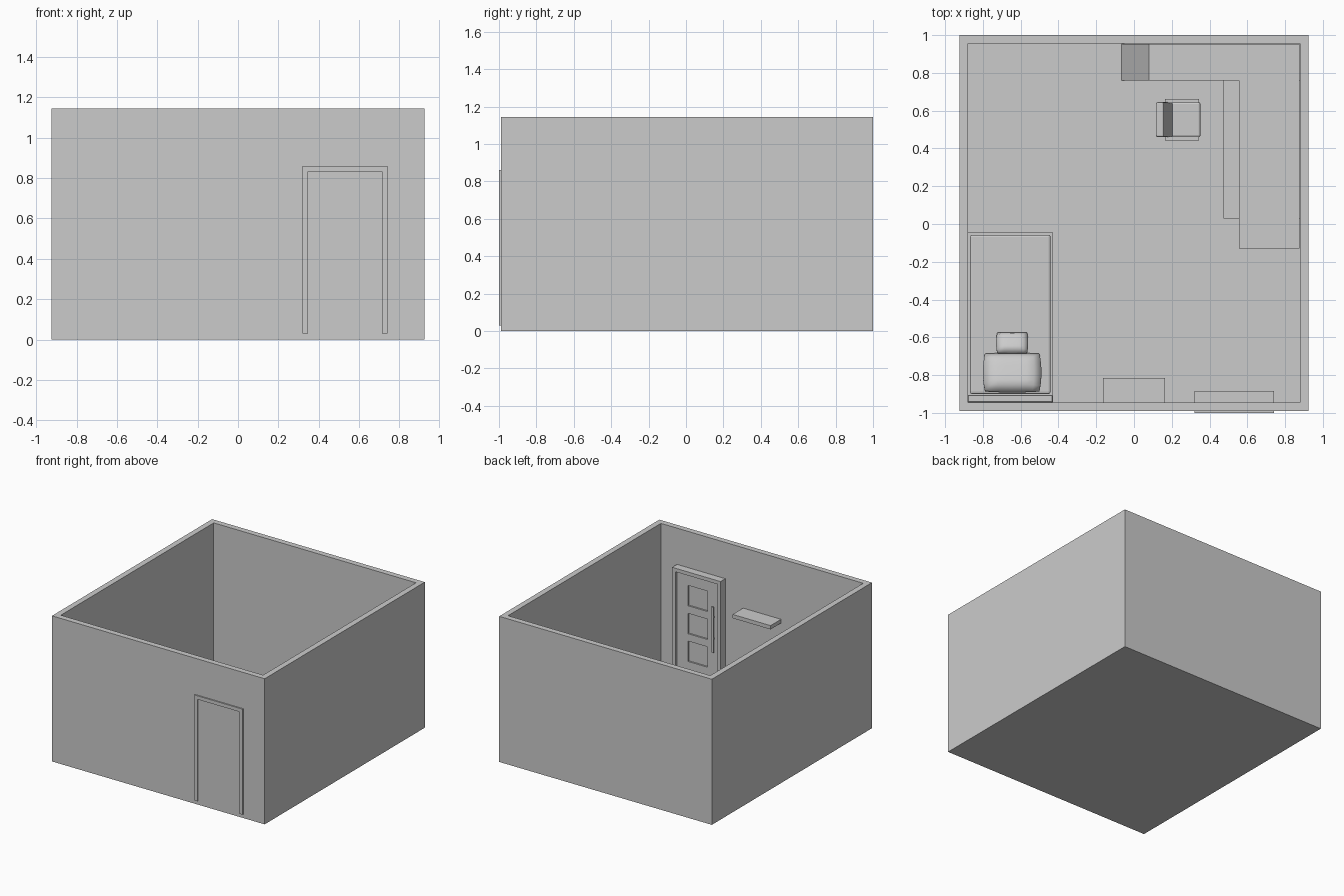
import bpy, bmesh, math
from mathutils import Vector, Matrix

if "Cube" in bpy.data.objects:
    bpy.data.objects.remove(bpy.data.objects["Cube"])

FLOOR = 0.03


def finish(name, bm):
    me = bpy.data.meshes.new(name)
    bmesh.ops.recalc_face_normals(bm, faces=bm.faces)
    bm.to_mesh(me)
    bm.free()
    ob = bpy.data.objects.new(name, me)
    bpy.context.collection.objects.link(ob)
    return ob


def box(name, x, y, z, bevel=0, segs=2):
    """Box from (min, max) pairs on each axis."""
    bm = bmesh.new()
    bmesh.ops.create_cube(bm, size=1)
    for v in bm.verts:
        v.co = Vector([(r[0] + r[1]) / 2 + c * (r[1] - r[0]) for r, c in zip((x, y, z), v.co)])
    if bevel:
        bmesh.ops.bevel(bm, geom=bm.edges[:], offset=bevel, segments=segs, affect='EDGES', profile=0.5)
    return finish(name, bm)


def prism(name, profile, y0, y1, bevel=0):
    """Extrude an x-z profile along y."""
    bm = bmesh.new()
    f = bm.faces.new([bm.verts.new((px, y0, pz)) for px, pz in profile])
    ext = bmesh.ops.extrude_face_region(bm, geom=[f])['geom']
    bmesh.ops.translate(bm, verts=[v for v in ext if isinstance(v, bmesh.types.BMVert)], vec=(0, y1 - y0, 0))
    if bevel:
        bmesh.ops.bevel(bm, geom=bm.edges[:], offset=bevel, segments=2, affect='EDGES', profile=0.5)
    return finish(name, bm)


def slab(name, outline, z0, z1):
    """Extrude an x-y outline upward."""
    bm = bmesh.new()
    f = bm.faces.new([bm.verts.new((px, py, z0)) for px, py in outline])
    ext = bmesh.ops.extrude_face_region(bm, geom=[f])['geom']
    bmesh.ops.translate(bm, verts=[v for v in ext if isinstance(v, bmesh.types.BMVert)], vec=(0, 0, z1 - z0))
    return finish(name, bm)


def cylinder(name, p, r, z0, z1, sides=16):
    bm = bmesh.new()
    bmesh.ops.create_cone(bm, cap_ends=True, segments=sides, radius1=r, radius2=r, depth=z1 - z0,
                          matrix=Matrix.Translation((p[0], p[1], (z0 + z1) / 2)))
    return finish(name, bm)


def pillow(name, loc, size, tilt):
    """Cushion: two bulged sheets meeting at a seam."""
    bm = bmesh.new()
    bmesh.ops.create_cube(bm, size=2)
    bmesh.ops.subdivide_edges(bm, edges=bm.edges[:], cuts=7, use_grid_fill=True)
    for v in bm.verts:
        a, b, c = v.co
        bulge = 0.2 + 0.8 * math.sqrt(max(0, (1 - a ** 4) * (1 - b ** 4)))
        v.co = (a * (0.93 + 0.07 * (1 - b * b)) * size[0] / 2,
                b * (0.95 + 0.05 * (1 - a * a)) * size[1] / 2, c * bulge * size[2] / 2)
    ob = finish(name, bm)
    for p in ob.data.polygons:
        p.use_smooth = True
    ob.location = loc
    ob.rotation_euler.x = tilt
    return ob


# Room shell: solid block hollowed from the top
bm = bmesh.new()
X, Y0, Y1, T, H = 0.925, -0.99, 1.0, 0.045, 1.145
rings = []
for d, z in ((0, 0), (0, H), (T, H), (T, FLOOR)):
    rings.append([bm.verts.new(c) for c in ((-X + d, Y0 + d, z), (X - d, Y0 + d, z),
                                            (X - d, Y1 - d, z), (-X + d, Y1 - d, z))])
for lo, hi in zip(rings, rings[1:]):
    for i in range(4):
        bm.faces.new((lo[i], lo[(i + 1) % 4], hi[(i + 1) % 4], hi[i]))
bm.faces.new(rings[0])
bm.faces.new(rings[-1])
finish("room_walls_and_floor", bm)

# Door frame, through the front wall
for n, xs in (("left", (0.32, 0.347)), ("right", (0.713, 0.74))):
    box("door_jamb_" + n, xs, (-1.0, -0.885), (FLOOR, 0.832))
box("door_lintel", (0.32, 0.74), (-1.0, -0.885), (0.832, 0.86))

# Door leaf with three recessed panels
leaf_y = (-0.93, -0.905)
box("door_panel_back", (0.347, 0.713), (-0.992, -0.918), (FLOOR, 0.832))
for n, xs in (("left", (0.347, 0.445)), ("right", (0.615, 0.713))):
    box("door_stile_" + n, xs, leaf_y, (FLOOR, 0.832))
for i, zs in enumerate(((FLOOR, 0.145), (0.305, 0.363), (0.523, 0.583), (0.743, 0.832))):
    box(f"door_rail_{i}", (0.445, 0.615), leaf_y, zs)

# Bar handle
box("door_handle", (0.382, 0.398), (-0.895, -0.885), (0.28, 0.64))
for z in (0.38, 0.55):
    box("handle_standoff", (0.385, 0.395), (-0.907, -0.893), (z, z + 0.015))

# Wall shelf
box("wall_shelf", (-0.165, 0.165), (-0.945, -0.815), (0.64, 0.67))

# Bed
box("bed_base", (-0.88, -0.43), (-0.905, -0.045), (0.06, 0.15))
box("headboard", (-0.88, -0.43), (-0.945, -0.905), (FLOOR, 0.40), 0.004, 1)
for x in (-0.87, -0.48):
    for y in (-0.89, -0.10):
        box("bed_leg", (x, x + 0.04), (y, y + 0.04), (FLOOR, 0.06))
box("mattress", (-0.868, -0.442), (-0.9, -0.058), (0.15, 0.235), 0.012, 3)
pillow("large_pillow", (-0.645, -0.787, 0.285), (0.31, 0.215, 0.09), math.radians(-18))
pillow("small_pillow", (-0.645, -0.63, 0.272), (0.17, 0.12, 0.06), math.radians(-25))

# L-shaped desk with slanted end support and lower work surface
slab("desk_top", [(0.08, 0.76), (0.555, 0.76), (0.555, -0.13), (0.875, -0.13), (0.875, 0.953), (0.08, 0.953)],
     0.34, 0.37)
prism("desk_slanted_leg", [(-0.065, FLOOR), (-0.035, FLOOR), (0.104, 0.34), (0.08, 0.37)], 0.76, 0.953)
box("desk_end_panel", (0.555, 0.875), (-0.13, -0.10), (FLOOR, 0.34))
box("desk_lower_surface", (0.475, 0.88), (0.03, 0.76), (0.30, 0.325))
box("lower_surface_support", (0.555, 0.88), (0.03, 0.055), (FLOOR, 0.30))

# Desk chair facing the right wall
CX, CY = 0.25, 0.552
box("chair_seat", (0.165, 0.352), (0.46, 0.645), (0.2, 0.24), 0.01)
prism("chair_backrest", [(0.165, 0.23), (0.205, 0.23), (0.157, 0.47), (0.115, 0.47)], 0.46, 0.645, 0.008)
for n, s in (("left", 1), ("right", -1)):
    ys = sorted((CY + s * 0.088, CY + s * 0.11))
    box("chair_armrest_" + n, (0.165, 0.345), ys, (0.31, 0.328))
    box("chair_arm_post_" + n, (0.245, 0.27), ys, (0.21, 0.31))
cylinder("chair_column", (CX, CY), 0.014, 0.06, 0.2)
for i in range(5):
    a = math.tau * i / 5
    leg = box(f"chair_base_leg_{i}", (0, 0.085), (-0.009, 0.009), (0.05, 0.066))
    leg.location = (CX, CY, 0)
    leg.rotation_euler.z = a
    cylinder(f"chair_caster_{i}", (CX + 0.078 * math.cos(a), CY + 0.078 * math.sin(a)), 0.011, FLOOR, 0.05, 10)
